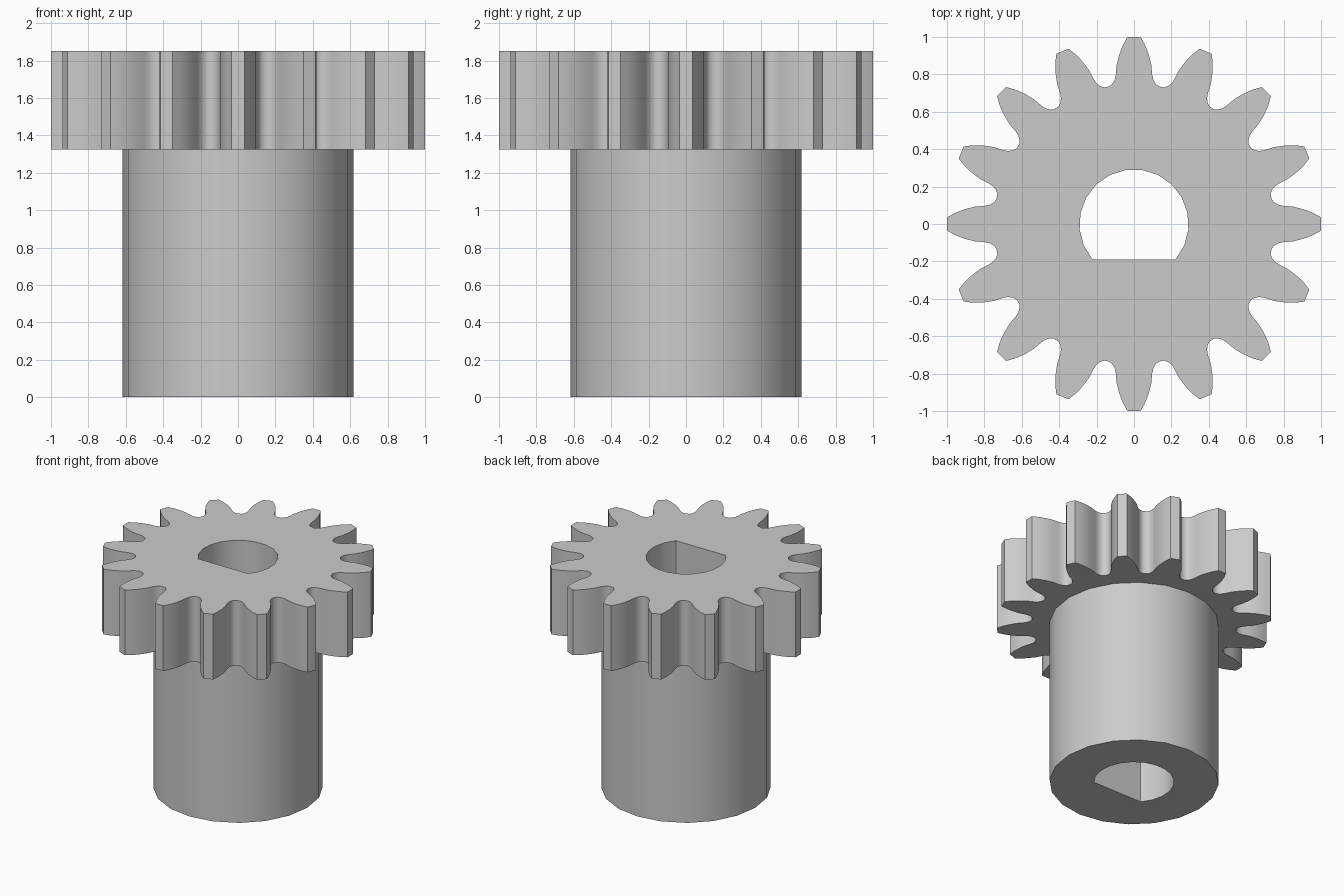
import bpy, bmesh, math
from mathutils import Vector

if "Cube" in bpy.data.objects:
    bpy.data.objects.remove(bpy.data.objects["Cube"], do_unlink=True)

TEETH = 16
Z_HUB, Z_TOP = 1.325, 1.85

grey = bpy.data.materials.new("plain grey")
grey.use_nodes = True
grey.diffuse_color = (0.6, 0.6, 0.6, 1)
grey.node_tree.nodes["Principled BSDF"].inputs["Base Color"].default_value = (0.6, 0.6, 0.6, 1)


def arc(radius, start, sweep, count):
    """Points counter-clockwise along an arc, angles in radians."""
    return [(radius * math.cos(start + sweep * i / count),
             radius * math.sin(start + sweep * i / count)) for i in range(count)]


def gear_outline():
    # Half a tooth along +x from tip to root: distance out, half width
    half = [(1.0, .035), (.955, .06), (.905, .079), (.85, .093), (.80, .097),
            (.772, .103), (.75, .115), (.736, .131)]
    tooth = [(u, -v) for u, v in reversed(half)] + half
    points = []
    for i in range(TEETH):
        a = math.tau * i / TEETH
        c, s = math.cos(a), math.sin(a)
        points += [(u * c - v * s, u * s + v * c) for u, v in tooth]
    return points


def bore_outline():
    # D-shaped hole: round with a flat towards the front
    radius, flat = .292, -.19
    start = math.asin(flat / radius)
    sweep = math.pi - 2 * start
    end = start + sweep
    return arc(radius, start, sweep, 15) + [(radius * math.cos(end), radius * math.sin(end))]


def build(name, outer, bore, z0, z1, caps):
    """Outer and bore walls, plus flat caps between pairs of outlines."""
    bm = bmesh.new()

    def ring(points, z):
        return [bm.verts.new((x, y, z)) for x, y in points]

    def wall(points, inward):
        low, high = ring(points, z0), ring(points, z1)
        for i in range(len(points)):
            j = (i + 1) % len(points)
            quad = [low[i], low[j], high[j], high[i]]
            bm.faces.new(quad[::-1] if inward else quad)

    def cap(first, second, z, up):
        edges = []
        for points in (first, second):
            vs = ring(points, z)
            edges += [bm.edges.new((vs[i - 1], vs[i])) for i in range(len(vs))]
        made = bmesh.ops.triangle_fill(bm, edges=edges, use_beauty=True,
                                       normal=Vector((0, 0, up)))
        for face in made["geom"]:
            if isinstance(face, bmesh.types.BMFace):
                face.normal_update()
                if face.normal.z * up < 0:
                    face.normal_flip()

    wall(outer, False)
    wall(bore, True)
    for args in caps:
        cap(*args)
    bmesh.ops.remove_doubles(bm, verts=bm.verts, dist=.0005)
    mesh = bpy.data.meshes.new(name)
    bm.to_mesh(mesh)
    bm.free()
    mesh.materials.append(grey)
    obj = bpy.data.objects.new(name, mesh)
    bpy.context.collection.objects.link(obj)
    bpy.ops.object.select_all(action='DESELECT')
    obj.select_set(True)
    bpy.context.view_layer.objects.active = obj
    bpy.ops.object.shade_smooth_by_angle(angle=math.radians(33))


gear, bore = gear_outline(), bore_outline()
hub = arc(.617, 0, math.tau, 20)

# Toothed wheel: its underside is open where the hub joins
build("toothed_wheel", gear, bore, Z_HUB, Z_TOP,
      [(gear, bore, Z_TOP, 1), (gear, hub, Z_HUB, -1)])
# Hub sleeve below the wheel
build("hub_sleeve", hub, bore, 0, Z_HUB, [(hub, bore, 0, -1)])
